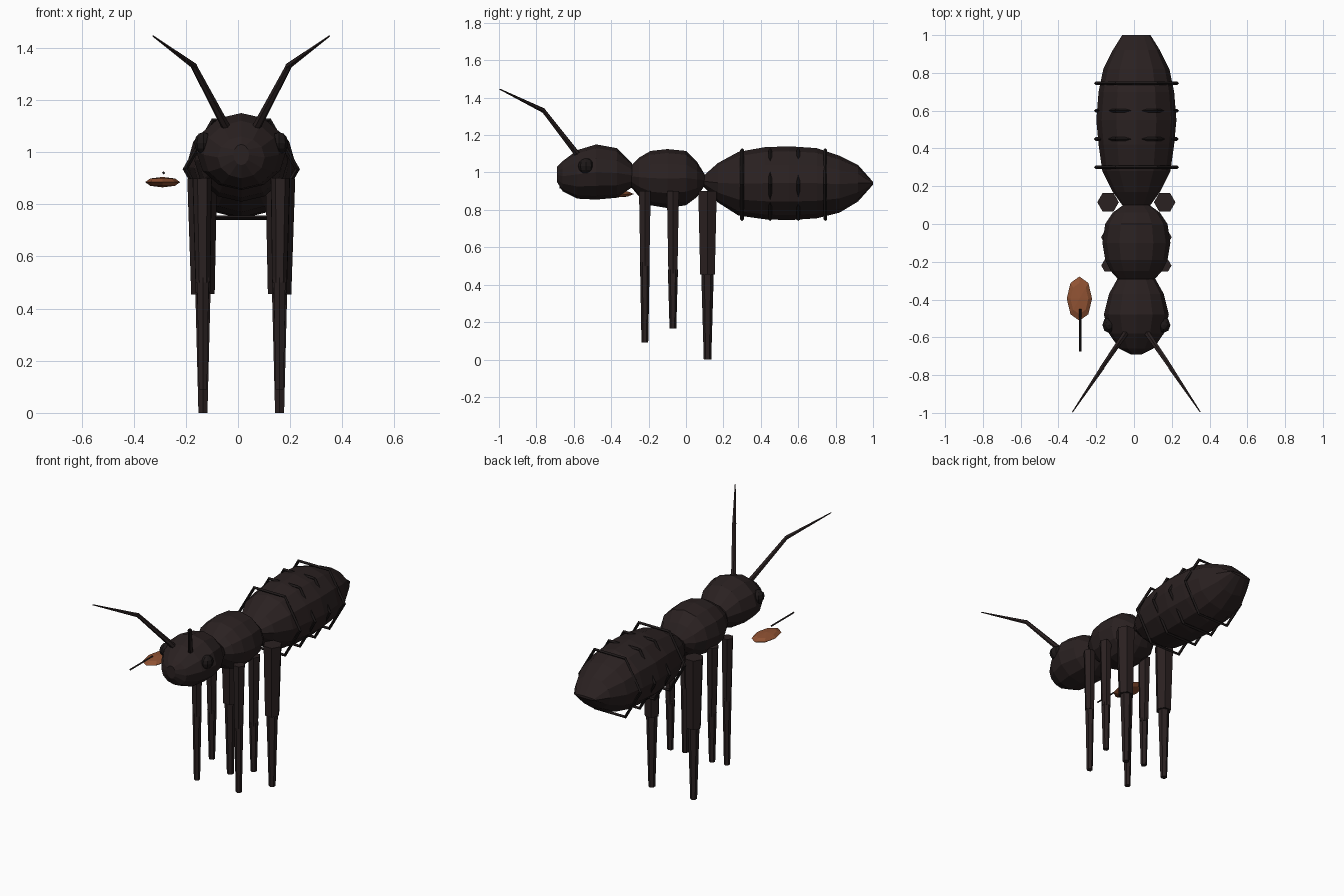
import bpy, bmesh
from math import cos, sin, pi
from mathutils import Vector

if "Cube" in bpy.data.objects:
    bpy.data.objects.remove(bpy.data.objects["Cube"])

CX = 0.0125  # body centre line
SIDES = 12


def material(name, rgb):
    m = bpy.data.materials.new(name)
    m.use_nodes = True
    m.diffuse_color = (*rgb, 1)
    m.node_tree.nodes["Principled BSDF"].inputs["Base Color"].default_value = (*rgb, 1)
    return m


BROWN = material("dark brown", (0.023, 0.015, 0.015))
BLACK = material("near black", (0.012, 0.009, 0.009))
ORANGE = material("leaf orange", (0.28, 0.085, 0.033))


def finish(bm, name, mat):
    bmesh.ops.recalc_face_normals(bm, faces=bm.faces)
    mesh = bpy.data.meshes.new(name)
    bm.to_mesh(mesh)
    bm.free()
    mesh.materials.append(mat)
    ob = bpy.data.objects.new(name, mesh)
    bpy.context.collection.objects.link(ob)
    return ob


def loft(name, stations, mat):
    """Body segment along y; each station is (y, half width, low z, high z)."""
    bm = bmesh.new()
    rings = []
    for y, rx, lo, hi in stations:
        mid, rz = (lo + hi) / 2, (hi - lo) / 2
        rings.append([bm.verts.new((CX + rx * cos(2 * pi * i / SIDES), y,
                                    mid + rz * sin(2 * pi * i / SIDES)))
                      for i in range(SIDES)])
    for a, b in zip(rings, rings[1:]):
        for i in range(SIDES):
            j = (i + 1) % SIDES
            bm.faces.new((a[i], a[j], b[j], b[i]))
    bm.faces.new(rings[0])
    bm.faces.new(rings[-1])
    return finish(bm, name, mat)


def rod(name, start, end, r1, r2, mat, sides=6):
    """Tapered rod between two points."""
    start, end = Vector(start), Vector(end)
    bm = bmesh.new()
    bmesh.ops.create_cone(bm, cap_ends=True, segments=sides, radius1=r1, radius2=r2,
                          depth=(end - start).length)
    ob = finish(bm, name, mat)
    ob.rotation_euler = (end - start).to_track_quat("Z", "Y").to_euler()
    ob.location = (start + end) / 2
    return ob


def ball(name, loc, scale, mat, u=8, v=6):
    bm = bmesh.new()
    bmesh.ops.create_uvsphere(bm, u_segments=u, v_segments=v, radius=1)
    ob = finish(bm, name, mat)
    ob.location, ob.scale = loc, scale
    return ob


# Three body segments
loft("head", [(-0.69, 0.03, 0.95, 1.03), (-0.66, 0.09, 0.9, 1.06),
              (-0.58, 0.145, 0.86, 1.12), (-0.48, 0.172, 0.855, 1.15),
              (-0.37, 0.145, 0.865, 1.13), (-0.29, 0.1, 0.92, 1.05)], BROWN)
loft("thorax", [(-0.3, 0.09, 0.93, 1.03), (-0.25, 0.135, 0.87, 1.08),
                (-0.19, 0.165, 0.825, 1.115), (-0.1, 0.18, 0.81, 1.125),
                (0, 0.165, 0.825, 1.115), (0.06, 0.125, 0.87, 1.055),
                (0.1, 0.07, 0.93, 0.99)], BROWN)
loft("abdomen", [(0.08, 0.06, 0.94, 0.97), (0.17, 0.125, 0.84, 1.05),
                 (0.28, 0.18, 0.77, 1.11), (0.42, 0.2, 0.75, 1.135),
                 (0.55, 0.212, 0.745, 1.14), (0.7, 0.2, 0.755, 1.13),
                 (0.82, 0.175, 0.785, 1.09), (0.92, 0.125, 0.845, 1.04),
                 (1.0, 0.075, 0.935, 0.95)], BROWN)

# Thin hexagonal bands round the abdomen
for i, y in enumerate((0.3, 0.45, 0.6, 0.745)):
    bpy.ops.mesh.primitive_torus_add(major_segments=6, minor_segments=4,
                                     major_radius=0.215, minor_radius=0.01,
                                     location=(CX, y, 0.935), rotation=(pi / 2, 0, 0))
    band = bpy.context.object
    band.name = f"abdomen_band_{i + 1}"
    band.data.materials.append(BLACK)

# Legs: name, y, foot z, knee z, top radius, knee radius, shin radius, foot radius
LEGS = [("front", -0.22, 0.09, 0.5, 0.036, 0.028, 0.026, 0.018),
        ("middle", -0.07, 0.165, 0.46, 0.037, 0.028, 0.027, 0.018),
        ("hind", 0.115, 0, 0.455, 0.057, 0.045, 0.034, 0.02)]

for side, s in (("left", 1), ("right", -1)):
    def at(x, y, z):
        return (CX + s * x, y, z)

    for leg, y, foot, knee, r1, r2, r3, r4 in LEGS:
        rod(f"{leg}_{side}_upper_leg", at(0.147, y, knee), at(0.15, y, 0.9), r2, r1, BROWN)
        rod(f"{leg}_{side}_lower_leg", at(0.147, y, foot), at(0.147, y, knee + 0.02),
            r4, r3, BROWN)

    # Bent antennae
    rod(f"{side}_antenna_base", at(0.055, -0.575, 1.09), at(0.185, -0.765, 1.335),
        0.017, 0.012, BROWN)
    rod(f"{side}_antenna_tip", at(0.18, -0.76, 1.33), at(0.338, -0.995, 1.445),
        0.013, 0.003, BROWN)

    ball(f"{side}_eye", at(0.145, -0.535, 1.035), (0.035, 0.042, 0.042), BLACK)

# Carried leaf with stem
ball("leaf", (-0.289, -0.395, 0.885), (0.067, 0.117, 0.02), ORANGE, 8, 4)
rod("leaf_stem", (-0.285, -0.45, 0.921), (-0.285, -0.675, 0.921), 0.006, 0.006, BLACK, 4)
